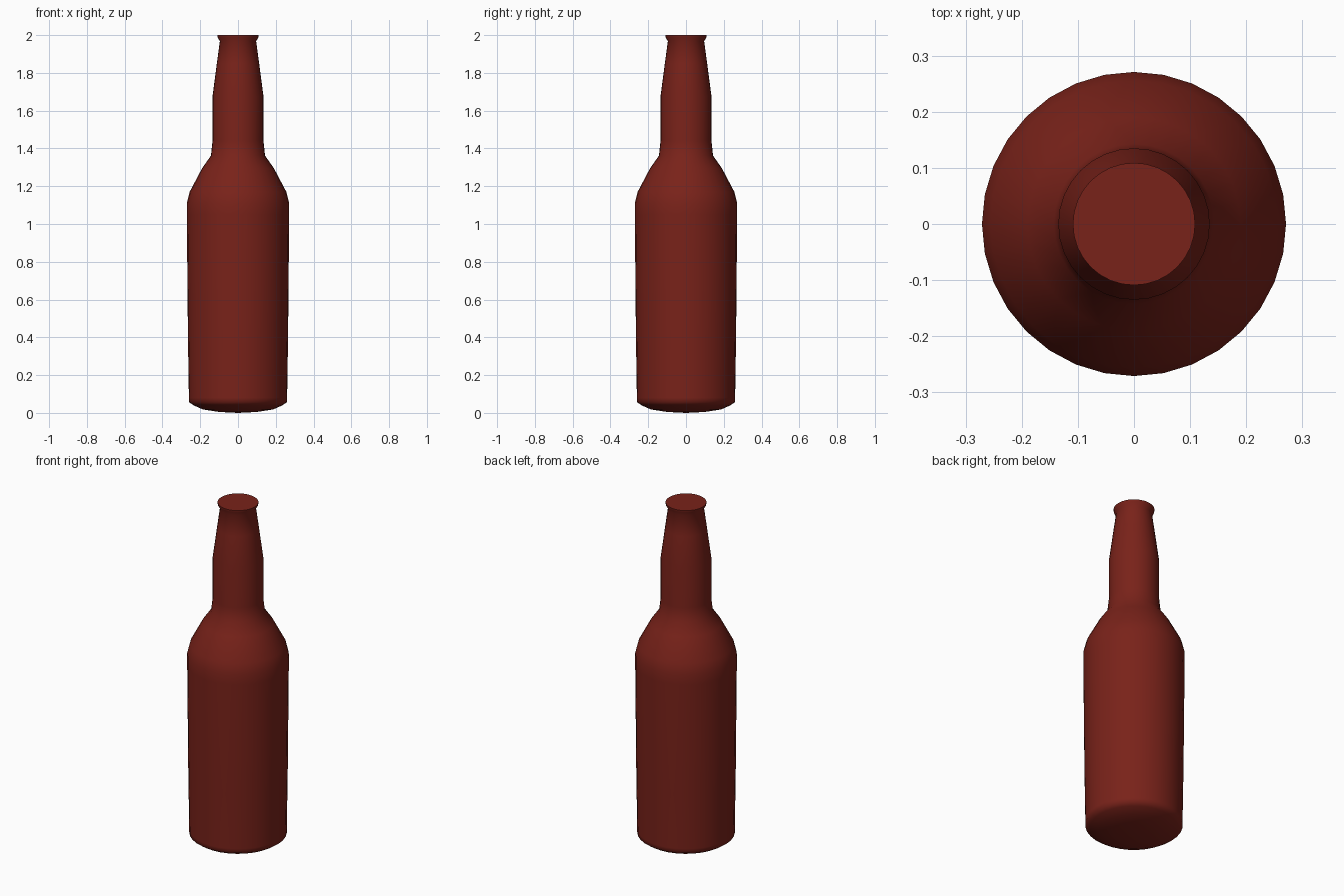
import bpy, bmesh, math

if "Cube" in bpy.data.objects:
    bpy.data.objects.remove(bpy.data.objects["Cube"])

# Outline of the bottle as (radius, height), from base to lip
PROFILE = [
    (0.10, 0.005), (0.185, 0.018), (0.235, 0.04), (0.26, 0.057), (0.26, 0.08),
    (0.265, 0.40), (0.271, 1.05), (0.271, 1.11), (0.256, 1.17), (0.19, 1.295),
    (0.143, 1.362), (0.135, 1.44), (0.135, 1.675), (0.112, 1.85),
    (0.096, 1.968), (0.108, 1.988), (0.109, 2.0),
]
SIDES = 32

bm = bmesh.new()


def ring(radius, height):
    return [bm.verts.new((radius * math.cos(2 * math.pi * i / SIDES),
                          radius * math.sin(2 * math.pi * i / SIDES), height))
            for i in range(SIDES)]


# Lathed wall
rings = [ring(r, z) for r, z in PROFILE]
for low, high in zip(rings, rings[1:]):
    for i in range(SIDES):
        j = (i + 1) % SIDES
        bm.faces.new((low[i], low[j], high[j], high[i]))

# Slightly domed base and flat closed mouth
base = bm.verts.new((0, 0, 0))
for i in range(SIDES):
    bm.faces.new((base, rings[0][(i + 1) % SIDES], rings[0][i]))
bm.faces.new(rings[-1])
bmesh.ops.recalc_face_normals(bm, faces=bm.faces)

mesh = bpy.data.meshes.new("bottle")
bm.to_mesh(mesh)
bm.free()
bottle = bpy.data.objects.new("bottle", mesh)
bpy.context.collection.objects.link(bottle)

# Dark red glass colour
glass = bpy.data.materials.new("red_brown_glass")
glass.diffuse_color = (0.19, 0.016, 0.01, 1)
glass.use_nodes = True
glass.node_tree.nodes["Principled BSDF"].inputs["Base Color"].default_value = glass.diffuse_color
mesh.materials.append(glass)

bpy.context.view_layer.objects.active = bottle
bottle.select_set(True)
bpy.ops.object.shade_smooth_by_angle(angle=math.radians(65))
